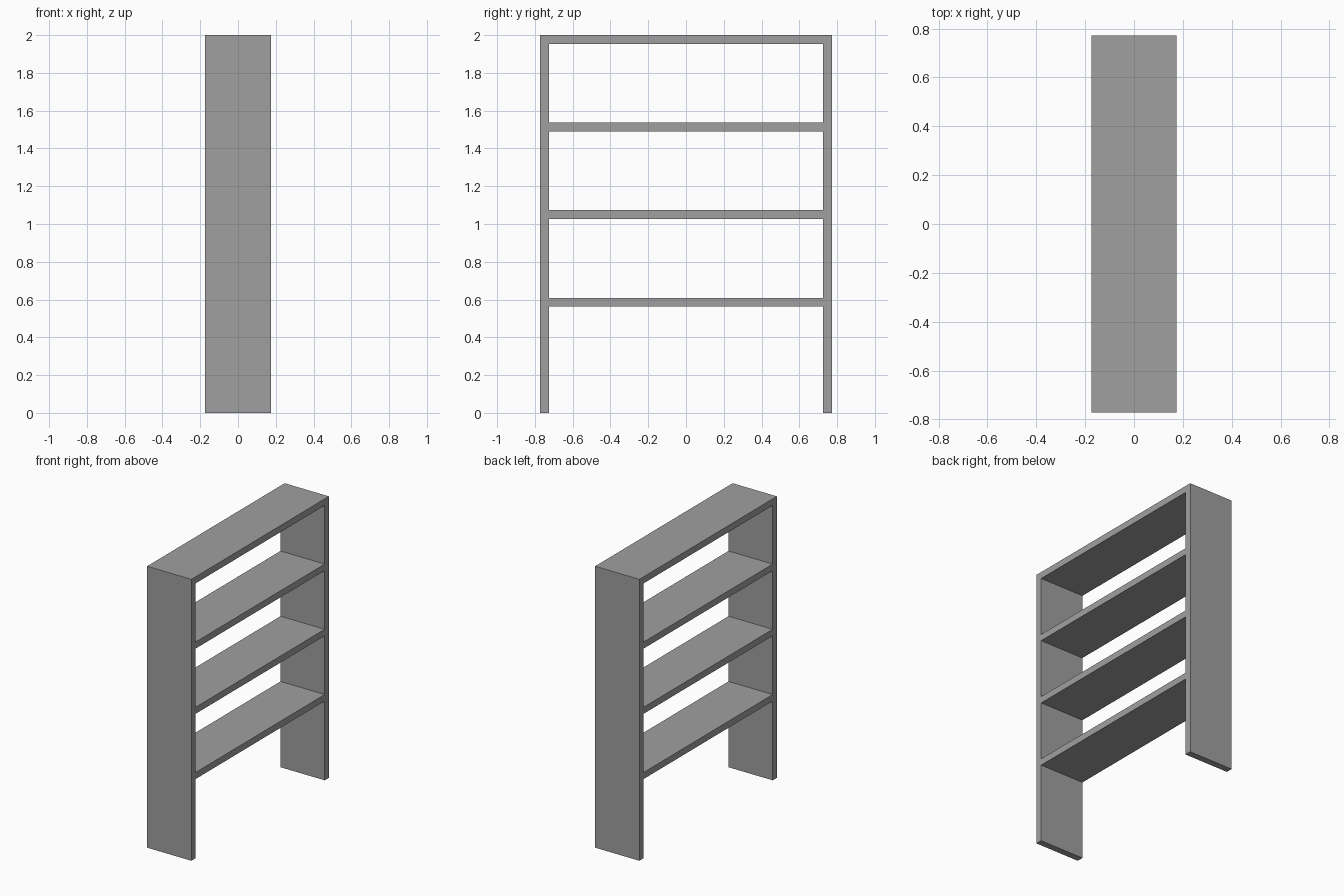
import bpy

if "Cube" in bpy.data.objects:
    bpy.data.objects.remove(bpy.data.objects["Cube"])

# One flat grey for the whole rack
grey = bpy.data.materials.new("grey")
grey.diffuse_color = (0.35, 0.35, 0.35, 1)
grey.use_nodes = True
grey.node_tree.nodes["Principled BSDF"].inputs["Base Color"].default_value = grey.diffuse_color

DEPTH = 0.348      # along x
HALF = 0.772       # outer half width along y
BOARD = 0.047      # board thickness
HEIGHT = 2.0


def board(name, size, centre):
    bpy.ops.mesh.primitive_cube_add(size=1, location=centre)
    ob = bpy.context.object
    ob.name = name
    ob.scale = size
    bpy.ops.object.transform_apply(location=False, rotation=False, scale=True)
    ob.data.materials.append(grey)


# Upright side panels
for name, side in (("near_side_panel", -1), ("far_side_panel", 1)):
    board(name, (DEPTH, BOARD, HEIGHT), (0, side * (HALF - BOARD / 2), HEIGHT / 2))

# Four evenly spaced shelves between the panels, the highest flush with the top
for i in range(4):
    top = HEIGHT - i * 0.4635
    board(f"shelf_{i + 1}", (DEPTH, 2 * (HALF - BOARD), BOARD), (0, 0, top - BOARD / 2))
